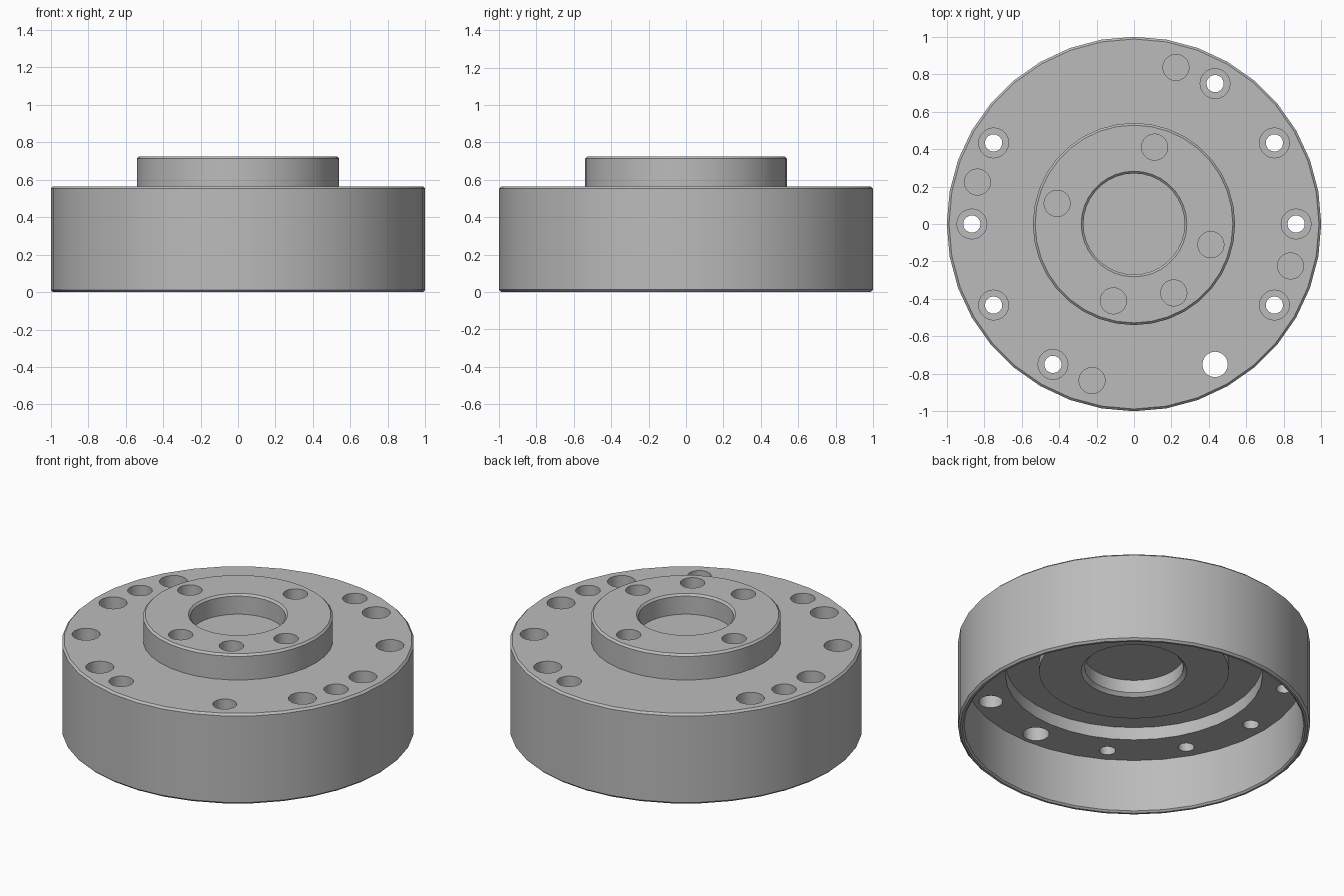
import bpy
import bmesh
from math import cos, sin, pi, radians
from mathutils import Matrix, Vector

cube = bpy.data.objects.get("Cube")
if cube:
    bpy.data.objects.remove(cube, do_unlink=True)

grey = bpy.data.materials.new("machined grey")
grey.use_nodes = True
colour = (0.5, 0.5, 0.5, 1)
grey.diffuse_color = colour
grey.node_tree.nodes["Principled BSDF"].inputs["Base Color"].default_value = colour


def revolve(bm, profile, segments, centre=(0, 0)):
    """Lathe an (r, z) profile that starts and ends on the axis."""
    x, y = centre
    verts = [bm.verts.new((x + r, y, z)) for r, z in profile]
    edges = [bm.edges.new(pair) for pair in zip(verts, verts[1:])]
    bmesh.ops.spin(bm, geom=verts + edges, cent=(x, y, 0), axis=(0, 0, 1),
                   angle=2 * pi, steps=segments, use_merge=True)


def make_object(name, bm):
    bmesh.ops.remove_doubles(bm, verts=bm.verts, dist=1e-5)
    bmesh.ops.recalc_face_normals(bm, faces=bm.faces)
    mesh = bpy.data.meshes.new(name)
    bm.to_mesh(mesh)
    bm.free()
    mesh.materials.append(grey)
    obj = bpy.data.objects.new(name, mesh)
    bpy.context.collection.objects.link(obj)
    return obj


# Levels and radii of the turned body
TOP, FLANGE, PLATE, RECESS, BOSS = 0.725, 0.565, 0.34, 0.42, 0.37
c = 0.012  # edge chamfer

body_profile = [
    (0, 0.60), (0.27, 0.60), (0.27, TOP - c), (0.27 + c, TOP),    # upper bore
    (0.54 - c, TOP), (0.54, TOP - c), (0.54, FLANGE),             # raised hub
    (1 - c, FLANGE), (1, FLANGE - c), (1, c), (1 - c, 0),         # outer wall
    (0.975, 0), (0.965, 0.01), (0.965, PLATE),                    # inside of skirt
    (0.73, PLATE), (0.73, RECESS), (0.54, RECESS),                # underside recess
    (0.54, BOSS), (0.30, BOSS), (0.28, BOSS + 0.02),              # lower boss
    (0.28, 0.47), (0, 0.47),                                      # lower bore
]
bm = bmesh.new()
revolve(bm, body_profile, 36)
body = make_object("hub_body", bm)

# Hole cutters, all gathered in one mesh
bm = bmesh.new()


def drill(radius, angles, profile):
    for a in angles:
        t = radians(a)
        revolve(bm, profile, 20, (radius * cos(t), radius * sin(t)))


def plain(r, low, high):
    return [(0, low), (r, low), (r, high), (0, high)]


counterbore = [(0, 0.2), (0.046, 0.2), (0.046, 0.45), (0.08, 0.45), (0.08, 0.65), (0, 0.65)]
RING = 0.866
drill(RING, (-30, 0, 30, 60, 150, 180, 210, 240), counterbore)   # bolt holes
drill(RING, (-60,), plain(0.068, 0.2, 0.65))                     # open through hole
drill(RING, (-105, -15, 75, 165), plain(0.07, 0.43, 0.65))       # blind flange holes
drill(RING, (-90,), plain(0.075, 0.2, 0.45))                     # blind hole beneath
drill(0.425, (-105, -60, -15, 75, 165), plain(0.07, 0.58, 0.8))  # blind hub holes
cutter = make_object("hole_cutter", bm)
cutter.hide_render = True

# Cut the holes, then discard the cutter
cut = body.modifiers.new("holes", "BOOLEAN")
cut.operation = "DIFFERENCE"
cut.solver = "EXACT"
cut.object = cutter
bpy.ops.object.select_all(action="DESELECT")
bpy.context.view_layer.objects.active = body
body.select_set(True)
bpy.ops.object.modifier_apply(modifier=cut.name)
bpy.data.objects.remove(cutter, do_unlink=True)
bpy.ops.object.shade_smooth_by_angle(angle=radians(30))
